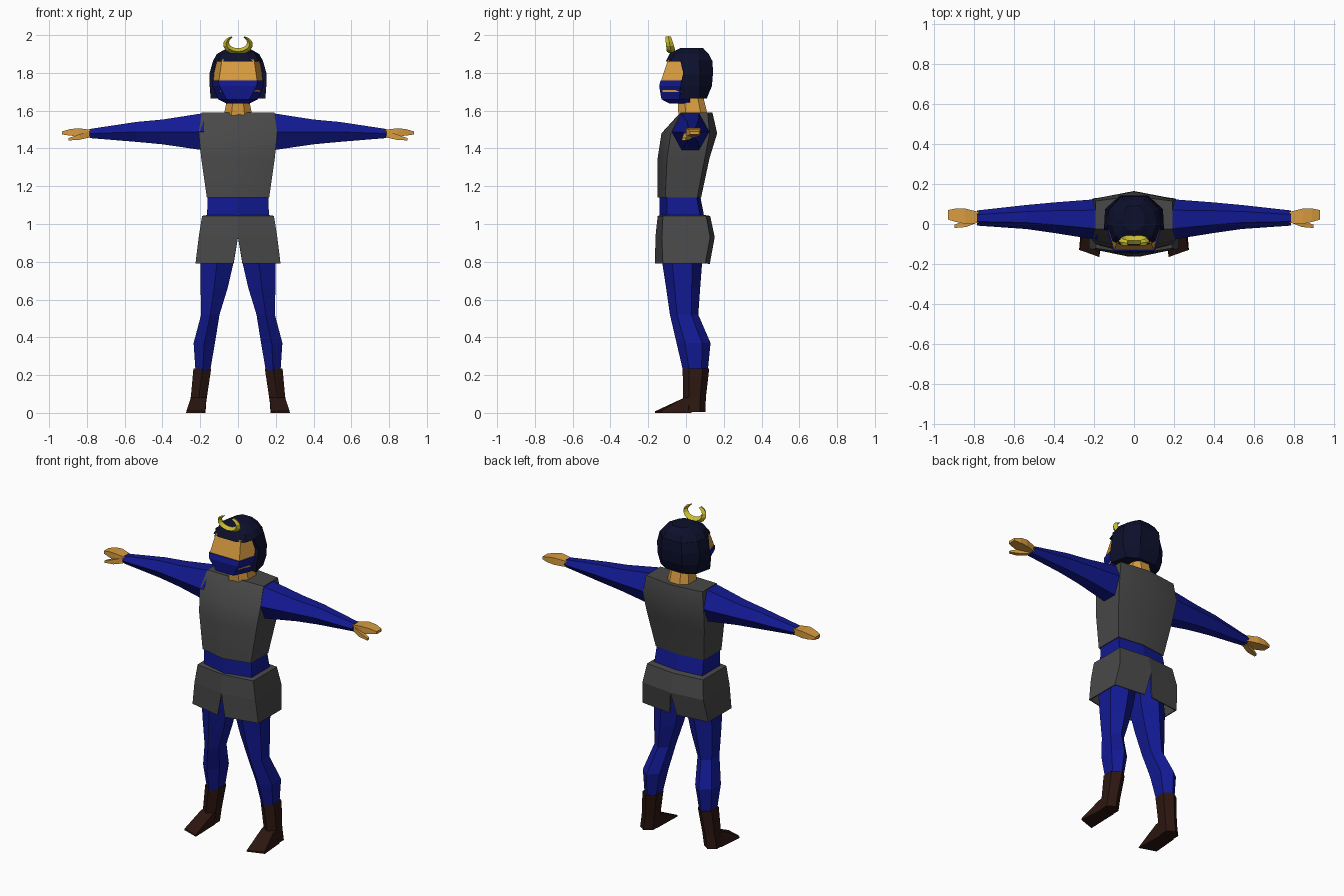
import bpy, bmesh, math

COLOURS = {
    "blue": (0.006, 0.010, 0.29, 1), "navy": (0.004, 0.005, 0.026, 1),
    "armour": (0.065, 0.065, 0.065, 1), "skin": (0.68, 0.33, 0.05, 1),
    "leather": (0.025, 0.008, 0.005, 1), "gold": (0.58, 0.50, 0.03, 1),
}
MATS = {}
for key, rgba in COLOURS.items():
    MATS[key] = bpy.data.materials.new(key)
    MATS[key].diffuse_color = rgba


def loft(name, rings, colour, mirror=False, is_open=False, smooth=False):
    """Skin a list of equal-length 3D rings, capping both ends unless open."""
    bm = bmesh.new()
    vs = [[bm.verts.new(p) for p in r] for r in rings]
    n = len(rings[0])
    for a, b in zip(vs, vs[1:]):
        for i in range(n - 1 if is_open else n):
            j = (i + 1) % n
            bm.faces.new((a[i], a[j], b[j], b[i]))
    if not is_open:
        bm.faces.new(vs[0])
        bm.faces.new(vs[-1])
    bmesh.ops.recalc_face_normals(bm, faces=bm.faces)
    me = bpy.data.meshes.new(name)
    bm.to_mesh(me)
    bm.free()
    me.materials.append(MATS[colour])
    ob = bpy.data.objects.new(name, me)
    bpy.context.collection.objects.link(ob)
    if smooth:
        bpy.ops.object.select_all(action='DESELECT')
        ob.select_set(True)
        bpy.context.view_layer.objects.active = ob
        bpy.ops.object.shade_smooth_by_angle(angle=math.radians(30))
    if mirror:
        ob.modifiers.new("Mirror", 'MIRROR').use_clip = False
    return ob


def sym(z, *half):
    """Ring at height z from its right half (front to back), mirrored in x."""
    left = [(-x, y) for x, y in reversed(half) if x > 0]
    return [(x, y, z) for x, y in list(half) + left]


def body(z, w, f, fs, bs, b):
    """Six-sided body section: front ridge, two flat sides, back ridge."""
    return sym(z, (0, f), (w, fs), (w, bs), (0, b))


def limb(z, x0, x1, y0, y1):
    """Six-sided leg section."""
    m, q = (x0 + x1) / 2, (y1 - y0) * 0.25
    return [(x0, y0 + q, z), (m, y0, z), (x1, y0 + q, z),
            (x1, y1 - q, z), (m, y1, z), (x0, y1 - q, z)]


def sleeve(x, y0, y1, z0, z1):
    """Six-sided arm section, flat on top and bottom."""
    zm, q = (z0 + z1) / 2, (y1 - y0) * 0.27
    return [(x, y0, zm), (x, y0 + q, z1), (x, y1 - q, z1),
            (x, y1, zm), (x, y1 - q, z0), (x, y0 + q, z0)]


def box_x(x, y0, y1, z0, z1):
    return [(x, y0, z0), (x, y1, z0), (x, y1, z1), (x, y0, z1)]


# Chest armour and waist
loft("chest_armour", [
    body(1.14, 0.165, -0.15, -0.11, 0.06, 0.08),
    body(1.35, 0.195, -0.15, -0.10, 0.10, 0.125),
    body(1.48, 0.208, -0.13, -0.08, 0.125, 0.165),
    body(1.59, 0.192, -0.03, -0.025, 0.115, 0.14)], "armour", smooth=True)
loft("waist", [
    body(1.02, 0.165, -0.14, -0.10, 0.08, 0.10),
    body(1.15, 0.16, -0.14, -0.10, 0.055, 0.075)], "blue")

# Split armoured skirt, one open half mirrored
skirt_rows = [(1.045, 0.155, 0, -0.13, -0.09, 0.07, 0.09),
              (1.04, 0.188, 0, -0.147, -0.12, 0.105, 0.125),
              (0.93, 0.205, 0, -0.158, -0.125, 0.125, 0.148),
              (0.79, 0.222, 0.024, -0.16, -0.12, 0.10, 0.122)]
skirt = loft("skirt_armour", [
    [(c, f, z), (w, fs, z), (w, bs, z), (c, b, z)]
    for z, w, c, f, fs, bs, b in skirt_rows], "armour", mirror=True, is_open=True)
solid = skirt.modifiers.new("Thickness", 'SOLIDIFY')
solid.thickness, solid.offset = 0.008, 0

# Legs
loft("legs", [
    limb(0.96, 0.0, 0.175, -0.135, 0.09),
    limb(0.79, 0.025, 0.198, -0.125, 0.085),
    limb(0.66, 0.055, 0.198, -0.105, 0.075),
    limb(0.52, 0.098, 0.195, -0.085, 0.065),
    limb(0.37, 0.122, 0.235, -0.05, 0.13),
    limb(0.22, 0.148, 0.225, -0.015, 0.115)], "blue", mirror=True)

# Boots: shaft and wedge foot
loft("boot_shafts", [
    limb(0.235, 0.142, 0.236, -0.018, 0.123),
    limb(0.08, 0.165, 0.25, -0.015, 0.105),
    limb(0.005, 0.175, 0.262, -0.015, 0.103)], "leather", mirror=True)
loft("boot_feet", [
    [(0.177, 0.03, 0), (0.262, 0.03, 0), (0.25, 0.03, 0.085), (0.165, 0.03, 0.085)],
    [(0.177, -0.01, 0), (0.265, -0.01, 0), (0.25, -0.01, 0.08), (0.167, -0.01, 0.08)],
    [(0.172, -0.165, 0), (0.275, -0.13, 0), (0.272, -0.13, 0.012), (0.175, -0.165, 0.008)]],
    "leather", mirror=True)

# Sleeves
loft("sleeves", [
    sleeve(0.18, -0.08, 0.125, 1.39, 1.587),
    sleeve(0.40, -0.045, 0.108, 1.422, 1.553),
    sleeve(0.54, -0.025, 0.095, 1.435, 1.54),
    sleeve(0.785, -0.008, 0.068, 1.455, 1.503)], "blue", mirror=True)

# Hands: palm with fingers, and thumb
loft("palms", [
    box_x(0.775, 0.005, 0.06, 1.463, 1.498),
    box_x(0.845, 0.0, 0.077, 1.465, 1.507),
    box_x(0.89, 0.01, 0.078, 1.468, 1.502),
    box_x(0.932, 0.022, 0.07, 1.474, 1.49)], "skin", mirror=True)
loft("thumbs", [
    box_x(0.79, 0.005, 0.035, 1.457, 1.49),
    box_x(0.84, -0.015, 0.018, 1.446, 1.475),
    box_x(0.898, -0.02, -0.003, 1.442, 1.454)], "skin", mirror=True)

# Neck
loft("neck", [
    sym(1.575, (0.035, -0.04), (0.075, 0.0), (0.075, 0.08), (0.035, 0.115)),
    sym(1.68, (0.025, -0.045), (0.055, -0.01), (0.055, 0.06), (0.03, 0.09))], "skin")

# Face and mask
loft("face", [
    sym(1.70, (0.09, -0.125), (0.125, -0.02), (0.10, 0.06)),
    sym(1.765, (0.10, -0.13), (0.13, -0.02), (0.11, 0.06)),
    sym(1.87, (0.085, -0.095), (0.122, 0.0), (0.10, 0.06))], "skin")
loft("mask", [
    sym(1.637, (0.025, -0.085), (0.06, -0.03), (0.05, 0.02)),
    sym(1.66, (0.06, -0.13), (0.105, -0.035), (0.09, 0.02)),
    sym(1.73, (0.098, -0.142), (0.134, -0.03), (0.10, 0.02)),
    sym(1.76, (0.105, -0.135), (0.135, -0.025), (0.10, 0.02))], "blue")

# Helmet: neck guard behind the face and faceted dome above it
loft("helmet_guard", [
    sym(1.665, (0.145, -0.028), (0.12, 0.075), (0.06, 0.11)),
    sym(1.73, (0.15, -0.03), (0.142, 0.075), (0.07, 0.137)),
    sym(1.80, (0.15, -0.015), (0.145, 0.075), (0.07, 0.143)),
    sym(1.865, (0.132, -0.03), (0.13, 0.07), (0.065, 0.14))], "navy")
loft("helmet_dome", [
    sym(1.86, (0.06, -0.108), (0.108, -0.085), (0.134, 0.0), (0.13, 0.07), (0.065, 0.14)),
    sym(1.90, (0.05, -0.088), (0.09, -0.06), (0.112, 0.0), (0.10, 0.065), (0.05, 0.12)),
    sym(1.932, (0.03, -0.03), (0.045, -0.01), (0.055, 0.02), (0.05, 0.06), (0.03, 0.09))],
    "navy")

# Crescent crest: tapered ring sections swept along an arc, leaning forward
crest = []
for i in range(-6, 7):
    a = math.radians(i * 25)
    t = 0.018 * (1 - (abs(i) / 6) ** 2) + 0.004
    d = 0.012 + 0.5 * t
    section = []
    for dr, dy in ((-t, 0), (0, -d), (t, 0), (0, d)):
        z = 1.955 - (0.042 + dr * 0.8) * math.cos(a)
        section.append(((0.063 + dr) * math.sin(a), -0.078 - (z - 1.91) * 0.2 + dy, z))
    crest.append(section)
loft("crescent_crest", crest, "gold")
